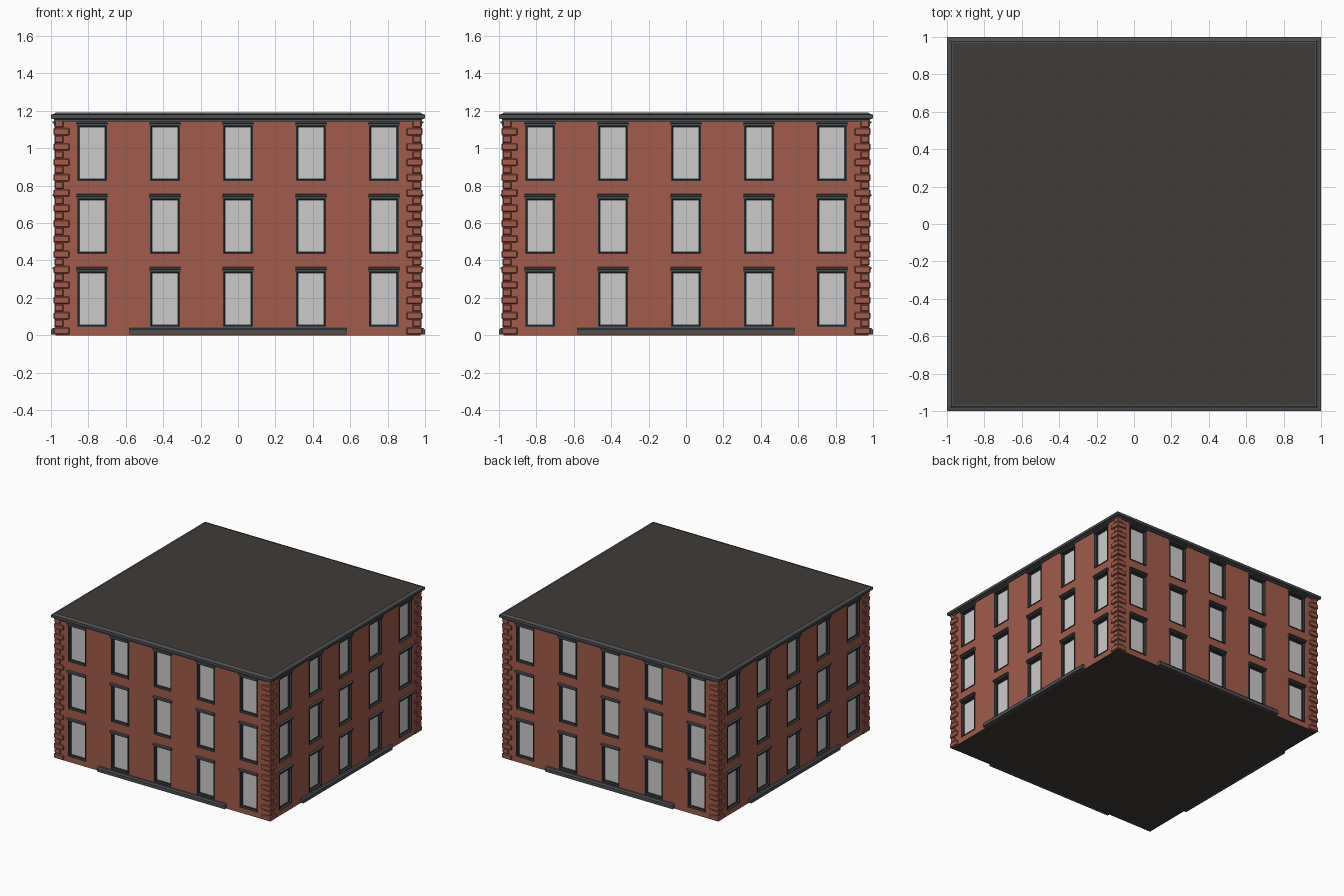
import bpy, bmesh
from math import pi
from mathutils import Matrix

if "Cube" in bpy.data.objects:
    bpy.data.objects.remove(bpy.data.objects["Cube"])

W = 0.975                                    # wall plane distance
WIN_X = [-0.78, -0.39, 0, 0.39, 0.78]
WIN_Z = [0.045, 0.435, 0.825]                # window bottoms
HW, WH = 0.08, 0.3                           # half width, height


def material(name, rgb):
    m = bpy.data.materials.new(name)
    m.diffuse_color = (*rgb, 1)
    m.use_nodes = True
    m.node_tree.nodes["Principled BSDF"].inputs["Base Color"].default_value = m.diffuse_color
    return m


BRICK = material("brick", (0.36, 0.105, 0.07))
STONE = material("dark_stone", (0.075, 0.08, 0.085))
FRAME = material("frame_paint", (0.045, 0.05, 0.055))
ROOF = material("roof_felt", (0.05, 0.043, 0.038))


def finish(name, bm, mat=None, turns=4):
    # repeat the front facade part around the building
    base = bm.verts[:] + bm.edges[:] + bm.faces[:]
    for k in range(1, turns):
        new = bmesh.ops.duplicate(bm, geom=base)["geom"]
        bmesh.ops.rotate(bm, verts=[v for v in new if isinstance(v, bmesh.types.BMVert)],
                         cent=(0, 0, 0), matrix=Matrix.Rotation(k * pi / 2, 3, 'Z'))
    me = bpy.data.meshes.new(name)
    bm.to_mesh(me)
    bm.free()
    ob = bpy.data.objects.new(name, me)
    bpy.context.collection.objects.link(ob)
    if mat:
        me.materials.append(mat)
    return ob


def loft(bm, rings):
    vs = [[bm.verts.new(p) for p in r] for r in rings]
    for a, b in zip(vs, vs[1:]):
        for i in range(len(a)):
            j = (i + 1) % len(a)
            bm.faces.new((a[i], a[j], b[j], b[i]))
    return vs


def bar(bm, cx, half, profile):
    # (distance out, z) profile extruded along x, with end caps
    a, b = loft(bm, [[(cx + s * half, -o, z) for o, z in profile] for s in (-1, 1)])
    bm.faces.new(a[::-1])
    bm.faces.new(b)


# brick walls with window openings
bm = bmesh.new()
xs = sorted([-W, W] + [c + s * HW for c in WIN_X for s in (-1, 1)])
zs = sorted([0, 1.15] + WIN_Z + [z + WH for z in WIN_Z])
grid = [[bm.verts.new((x, -W, z)) for x in xs] for z in zs]
for j in range(len(zs) - 1):
    for i in range(len(xs) - 1):
        if not (i % 2 and j % 2):
            bm.faces.new((grid[j][i], grid[j][i + 1], grid[j + 1][i + 1], grid[j + 1][i]))
finish("brick_walls", bm, BRICK)

# window frames, panes and lintels
frames, panes, lintels = bmesh.new(), bmesh.new(), bmesh.new()
for x in WIN_X:
    for z in WIN_Z:
        def rect(inset, out):
            l, r, b, t = x - HW + inset, x + HW - inset, z + inset, z + WH - inset
            return [(l, -out, b), (r, -out, b), (r, -out, t), (l, -out, t)]
        loft(frames, [rect(0, W), rect(0, W + 0.005), rect(0.006, W + 0.005),
                      rect(0.008, W - 0.012), rect(0.014, W - 0.012), rect(0.014, W - 0.022)])
        panes.faces.new([panes.verts.new(p) for p in rect(0.013, W - 0.02)])
        t = z + WH
        bar(lintels, x, 0.083, [(W - 0.01, t - 0.003), (0.985, t - 0.003), (0.985, t + 0.006),
                                (0.993, t + 0.010), (0.993, t + 0.018), (W - 0.01, t + 0.021)])
finish("window_frames", frames, FRAME)
finish("window_panes", panes)
finish("window_lintels", lintels, STONE)

# entrance plinth along the middle of each side
bm = bmesh.new()
bar(bm, 0, 0.58, [(W - 0.01, 0.004), (1.0, 0.004), (1.0, 0.03), (0.99, 0.04), (W - 0.01, 0.04)])
finish("plinth_ledge", bm, STONE)

# corner quoins, long and short blocks alternating
bm = bmesh.new()
for k in range(28):
    zc, size, o = (0.023 + 0.041 * k, (0.085, 0.05)[k % 2], (0.986, 0.982)[k % 2])
    h = min(0.0195, 1.15 - zc)
    bmesh.ops.create_cube(bm, size=1, matrix=Matrix.Translation((o - size / 2, -o + size / 2, zc))
                          @ Matrix.Diagonal((size, size, 2 * h, 1)))
bmesh.ops.bevel(bm, geom=bm.edges[:], offset=0.005, segments=1, affect='EDGES', profile=0.5)
finish("corner_quoins", bm, BRICK)


def square_ring(name, profile, mat):
    bm = bmesh.new()
    loft(bm, [[(-r, -r, z), (r, -r, z), (r, r, z), (-r, r, z)] for r, z in profile])
    return finish(name, bm, mat, 1)


# cornice moulding
square_ring("cornice", [(0.96, 1.143), (0.984, 1.143), (0.984, 1.155), (1.0, 1.16),
                        (1.0, 1.18), (0.985, 1.183), (0.975, 1.19), (0.968, 1.19)], STONE)


# flat roof and underside
for name, r, z, flip in (("roof", 0.97, 1.19, 1), ("underside", W, 0, -1)):
    bm = bmesh.new()
    bm.faces.new([bm.verts.new((x * r, y * r, z))
                  for x, y in ((-1, -1), (1, -1), (1, 1), (-1, 1))][::flip])
    finish(name, bm, ROOF, 1)
